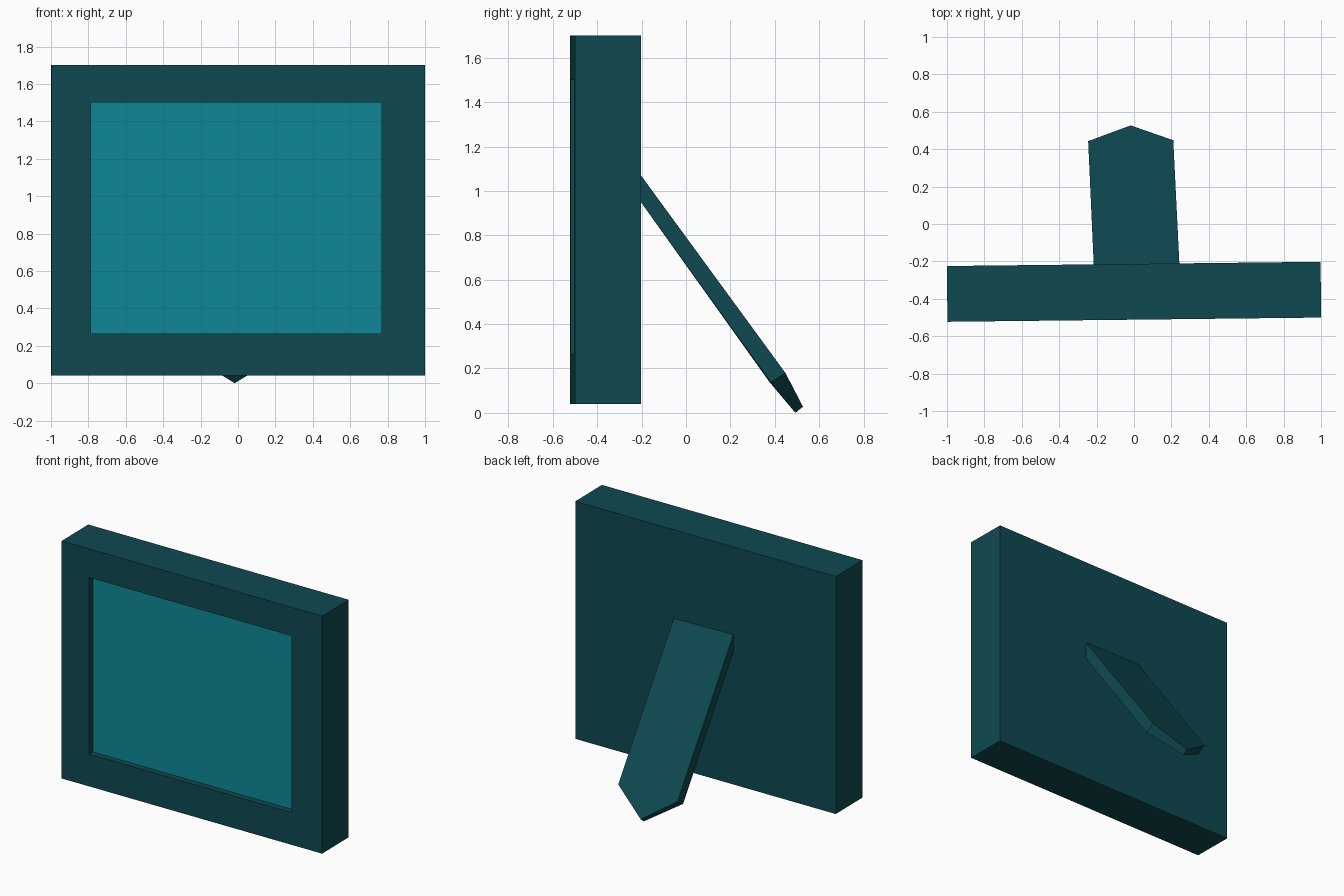
import bpy, math

if "Cube" in bpy.data.objects:
    bpy.data.objects.remove(bpy.data.objects["Cube"])


def material(name, color):
    m = bpy.data.materials.new(name)
    m.diffuse_color = (*color, 1)
    m.use_nodes = True
    m.node_tree.nodes["Principled BSDF"].inputs["Base Color"].default_value = m.diffuse_color
    return m


def loft(name, loops, mat, cap_start=True, cap_end=True):
    """Bridge a series of equal-length closed loops into a flat-faced mesh."""
    n = len(loops[0])
    verts = [p for loop in loops for p in loop]
    faces = [(a + i, a + (i + 1) % n, a + n + (i + 1) % n, a + n + i)
             for a in range(0, n * (len(loops) - 1), n) for i in range(n)]
    if cap_start:
        faces.append(tuple(range(n))[::-1])
    if cap_end:
        faces.append(tuple(range(len(verts) - n, len(verts))))
    me = bpy.data.meshes.new(name)
    me.from_pydata(verts, [], faces)
    me.materials.append(mat)
    ob = bpy.data.objects.new(name, me)
    bpy.context.collection.objects.link(ob)
    return ob


def rect(x0, x1, z0, z1, y):
    return [(x0, y, z0), (x1, y, z0), (x1, y, z1), (x0, y, z1)]


dark = material("dark_teal", (0.0045, 0.066, 0.082))
light = material("bright_teal", (0.0045, 0.246, 0.314))

# Frame: solid box with a shallow rectangular recess in the front
outer = (-0.999, 0.999, 0.04, 1.70)
opening = (-0.789, 0.765, 0.265, 1.50)
front, back, depth = -0.149, 0.149, 0.042
frame = loft("frame", [rect(*outer, back), rect(*outer, front),
                       rect(*opening, front), rect(*opening, front + depth)],
             dark, cap_end=False)

# Picture panel at the bottom of the recess
panel = loft("picture_panel", [rect(*opening, front + depth)], light, cap_start=False)

# Both sit slightly turned about the vertical axis
for ob in (frame, panel):
    ob.location = (0, -0.3625, 0)
    ob.rotation_euler = (0, 0, math.radians(0.65))

# Easel leg: sloping slab with a pointed, thinned tip
lower = [(-0.215, -0.225, 0.98), (-0.242, 0.377, 0.138), (-0.018, 0.493, 0.0),
         (0.213, 0.382, 0.138), (0.243, -0.22, 0.973)]
upper = [(-0.215, -0.225, 1.10), (-0.245, 0.443, 0.18), (-0.018, 0.527, 0.028),
         (0.21, 0.448, 0.18), (0.243, -0.22, 1.093)]
leg = loft("easel_leg", [upper, lower], dark)

# Make all normals consistent
import bmesh
for ob in (frame, leg):
    bm = bmesh.new()
    bm.from_mesh(ob.data)
    bmesh.ops.recalc_face_normals(bm, faces=bm.faces)
    # The recess is open, so check the frame's front rim faces forward
    if ob is frame:
        backs = [f for f in bm.faces if f.calc_center_median().y > back - 0.001]
        if backs[0].normal.y < 0:
            bmesh.ops.reverse_faces(bm, faces=bm.faces)
    bm.to_mesh(ob.data)
    bm.free()
